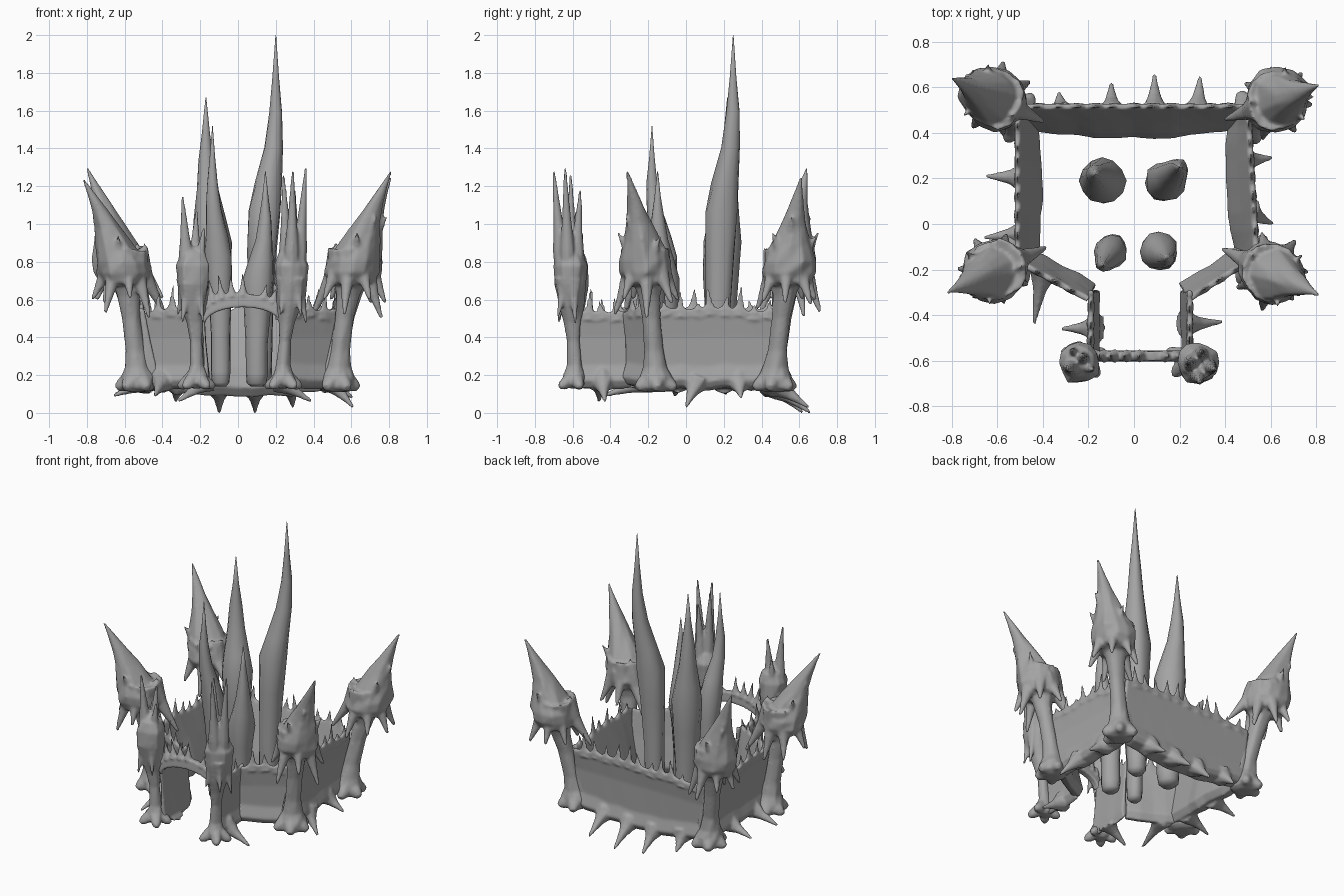
import bpy, bmesh, math, random
from mathutils import Vector

if "Cube" in bpy.data.objects:
    bpy.data.objects.remove(bpy.data.objects["Cube"])

random.seed(4)
grey = bpy.data.materials.new("dark_grey")
grey.diffuse_color = (0.37, 0.37, 0.37, 1)
grey.use_nodes = True
grey.node_tree.nodes["Principled BSDF"].inputs["Base Color"].default_value = grey.diffuse_color


def loft(bm, pts, sides=10, axis=None, jitter=0.06):
    """Skin round rings (x, y, z, radius) into a closed, slightly irregular horn."""
    ax = Vector(axis) if axis else Vector(pts[-1][:3]) - Vector(pts[0][:3])
    ax.normalize()
    u = ax.cross(Vector((0, 1, 0)) if abs(ax.y) < 0.9 else Vector((1, 0, 0))).normalized()
    v = ax.cross(u)
    lumps = [random.uniform(1 - jitter, 1 + jitter) for _ in range(sides)]
    rings = []
    for x, y, z, r in pts:
        ring = []
        for i in range(sides):
            a = 2 * math.pi * i / sides
            rr = r * lumps[i] * random.uniform(1 - jitter, 1 + jitter)
            ring.append(bm.verts.new(Vector((x, y, z)) + rr * (math.cos(a) * u + math.sin(a) * v)))
        rings.append(ring)
    for lo, hi in zip(rings, rings[1:]):
        for i in range(sides):
            j = (i + 1) % sides
            bm.faces.new((lo[i], lo[j], hi[j], hi[i]))
    bm.faces.new(rings[0][::-1])
    bm.faces.new(rings[-1])
    return [vert for ring in rings for vert in ring]


def spike(bm, base, tip, r, sides=8):
    """Concave thorn with a flared root."""
    a, b = Vector(base), Vector(tip)
    steps = ((0, 1.2), (0.2, 0.85), (0.4, 0.55), (0.7, 0.32), (1, 0.14))
    return loft(bm, [(*a.lerp(b, t), r * k) for t, k in steps], sides)


def finish(name, bm, voxel=0.0, smooth=5):
    """Make the object; a voxel size fuses the overlapping parts into one skin."""
    bmesh.ops.recalc_face_normals(bm, faces=bm.faces)
    me = bpy.data.meshes.new(name)
    bm.to_mesh(me)
    bm.free()
    me.materials.append(grey)
    ob = bpy.data.objects.new(name, me)
    bpy.context.collection.objects.link(ob)
    for p in me.polygons:
        p.use_smooth = True
    if voxel:
        rm = ob.modifiers.new("fuse", 'REMESH')
        rm.mode = 'VOXEL'
        rm.voxel_size = voxel
        rm.use_smooth_shade = True
        sm = ob.modifiers.new("soften", 'SMOOTH')
        sm.factor = 0.5
        sm.iterations = smooth


def wall(name, a, b, depth, sag=0.0, bow=0.0, thorns=()):
    """Curtain wall flaring outward to a thin, thorny top edge, with thorns at its base."""
    bm = bmesh.new()
    a, b = Vector(a), Vector(b)
    d = (b - a).normalized()
    n = Vector((-d.y, d.x))
    count = max(4, round((b - a).length / 0.08))
    rows = []
    for i in range(count + 1):
        t = i / count
        s = math.sin(math.pi * t)
        p = a.lerp(b, t)
        zb = 0.13 - sag * s + random.uniform(-0.01, 0.01)
        zt = 0.54 + random.uniform(-0.015, 0.02)
        dep = depth + bow * s + random.uniform(-0.006, 0.006)
        prof = ((-0.01, zb + 0.015), (0.012, zb + 0.05), (-0.01, zb + 0.13), (-0.005, 0.4), (0.015, zt),
                (-0.012, zt), (-dep * 0.5, 0.38), (-dep * 0.85, 0.24), (-dep, zb + 0.05), (-dep * 0.7, zb))
        rows.append([bm.verts.new((*(p + n * o), z)) for o, z in prof])
        # thorns along the top edge, flattened to the wall's thickness
        if 0 < i < count:
            h = random.uniform(0.05, 0.13)
            q = p + d * random.uniform(-.025, .025)
            for v in spike(bm, (*p, zt - 0.04), (*q, zt + h), 0.042):
                off = (v.co.xy - p).dot(n) * 0.6
                v.co.x -= n.x * off
                v.co.y -= n.y * off
    m = len(rows[0])
    for r0, r1 in zip(rows, rows[1:]):
        for k in range(m):
            bm.faces.new((r0[k], r0[(k + 1) % m], r1[(k + 1) % m], r1[k]))
    bm.faces.new(rows[0])
    bm.faces.new(rows[-1])
    # thorns pointing out and down: place along the wall, tip
    for t, tx, ty, tz in thorns:
        root = a.lerp(b, t) - n * 0.03
        spike(bm, (*root, 0.17 - sag * 0.8 * math.sin(math.pi * t)), (tx, ty, tz), 0.058)
    finish(name, bm, 0.009, 4)


# Curtain walls, clockwise from the gate
wall("gate_wall_left", (-0.19, -0.59), (-0.19, -0.29), 0.04, thorns=((0.45, -0.32, -0.46, 0.06),))
wall("diagonal_wall_left", (-0.2, -0.33), (-0.5, -0.17), 0.08, thorns=((0.7, -0.44, -0.44, 0.09),))
wall("side_wall_left", (-0.51, -0.2), (-0.51, 0.51), 0.09, 0.01, 0.02,
     ((0.22, -0.66, -0.06, 0.09), (0.57, -0.65, 0.21, 0.1)))
wall("back_wall", (-0.5, 0.515), (0.5, 0.515), 0.10, 0.05, 0.04,
     ((0.18, -0.33, 0.58, 0.06), (0.4, -0.1, 0.62, 0.0), (0.59, 0.09, 0.66, 0.0), (0.78, 0.29, 0.65, 0.03)))
wall("side_wall_right", (0.5, 0.51), (0.54, -0.18), 0.09, 0.01, 0.03,
     ((0.33, 0.61, 0.29, 0.08), (0.66, 0.61, 0.0, 0.03)))
wall("diagonal_wall_right", (0.52, -0.15), (0.24, -0.33), 0.08)
wall("gate_wall_right", (0.245, -0.29), (0.245, -0.59), 0.04, thorns=((0.5, 0.39, -0.43, 0.06),))

# Gate arch
bm = bmesh.new()
prev = None
for i in range(13):
    a = math.pi * i / 12
    c, s = math.cos(a), math.sin(a)
    ring = [bm.verts.new((0.025 + c * w, y, z0 + s * h))
            for w, z0, h, y in ((0.2, 0.47, 0.09, -0.605), (0.2, 0.47, 0.09, -0.555),
                                (0.225, 0.52, 0.11, -0.56), (0.225, 0.52, 0.11, -0.60))]
    if prev:
        for k in range(4):
            bm.faces.new((prev[k], prev[(k + 1) % 4], ring[(k + 1) % 4], ring[k]))
    else:
        bm.faces.new(ring)
    prev = ring
    if 1 < i < 11 and i != 5:
        top = Vector((0.025 + c * 0.22, -0.58, 0.50 + s * 0.12))
        spike(bm, top, top + Vector((c * 0.04, 0, random.uniform(0.08, 0.15))), 0.026)
bm.faces.new(prev)
finish("gate_arch", bm, 0.008, 3)

# Inner spires: base, tip, greatest radius
spires = {
    "spire_back_right": ((0.12, 0.17), (0.2, 0.25), 2.0, 0.088),
    "spire_back_left": ((-0.13, 0.18), (-0.17, 0.22), 1.67, 0.103),
    "spire_front_left": ((-0.09, -0.1), (-0.135, -0.18), 1.52, 0.073),
    "spire_front_right": ((0.1, -0.11), (0.145, -0.15), 1.28, 0.083),
}
for name, ((x, y), (tx, ty), h, r) in spires.items():
    bm = bmesh.new()
    pts = []
    for t, k, lean in ((0, .4, 0), (.015, .65, 0), (.06, .72, 0), (.2, .74, .03), (.38, .9, .12), (.5, 1, .26),
                       (.58, .82, .5), (.68, .56, .85), (.78, .4, 1), (.88, .2, 1), (1, .02, 1)):
        pts.append((x + (tx - x) * lean, y + (ty - y) * lean, 0.14 + (h - 0.14) * t, r * k))
    loft(bm, pts, 12, (0, 0, 1), 0.05)
    finish(name, bm)

# Corner towers: foot, head centre, tip
corners = {
    "corner_tower_front_right": ((0.525, -0.16), (0.6, -0.21), (0.81, -0.31, 1.28)),
    "corner_tower_front_left": ((-0.53, -0.16), (-0.6, -0.2), (-0.82, -0.3, 1.24)),
    "corner_tower_back_right": ((0.51, 0.47), (0.62, 0.54), (0.81, 0.61, 1.25)),
    "corner_tower_back_left": ((-0.51, 0.47), (-0.61, 0.55), (-0.80, 0.64, 1.30)),
}
for name, (foot, head, tip) in corners.items():
    f, h, t = Vector(foot), Vector(head), Vector(tip)
    out = (t.xy - h).normalized()
    aim = math.atan2(out.y, out.x)
    bm = bmesh.new()
    # column with a swollen foot
    loft(bm, [(*f.lerp(h, k), z, r) for k, z, r in (
        (0, .11, .05), (0, .13, .09), (.02, .19, .09), (.08, .24, .068), (.2, .33, .052),
        (.5, .5, .05), (.75, .62, .06), (.9, .72, .09))], 12, (0, 0, 1))
    # toes
    for da in (-1.7, -0.6, 0.5, 1.6):
        e = Vector((math.cos(aim + da), math.sin(aim + da)))
        loft(bm, [(*(f + e * s), z, r) for s, z, r in (
            (.0, .21, .06), (.05, .17, .05), (.085, .145, .04), (.115, .13, .02))], 8)
    # hooded head drawn out into a leaning horn
    loft(bm, [(*h.lerp(t.xy, k), 0.67 + (t.z - 0.67) * z, r) for k, z, r in (
        (-.03, .0, .07), (0, .03, .115), (.0, .12, .14), (.06, .22, .138), (.2, .38, .107),
        (.38, .54, .073), (.58, .7, .046), (.8, .86, .023), (1, 1, .007))], 12, (0, 0, 1), 0.08)
    # hem pulled out into drips, the inner one longest
    for k in range(7):
        a = aim + math.pi + 2 * math.pi * k / 7
        e = Vector((math.cos(a), math.sin(a)))
        reach = 0.235 if k == 0 else random.uniform(0.135, 0.175)
        spike(bm, (*(h + e * 0.05), 0.84), (*(h + e * reach), random.uniform(0.5, 0.61)), 0.075)
    # small side horns
    for da, z in ((-1.1, .9), (1.1, .88), (2.9, .84), (-0.3, .98)):
        e = Vector((math.cos(aim + da), math.sin(aim + da)))
        p = h + out * 0.03
        spike(bm, (*(p + e * 0.06), z - .09), (*(p + e * 0.14), z + .06), 0.045)
    finish(name, bm, 0.009, 7)

# Gate towers: foot, head centre, crown horn tips (dx, dy, z)
gates = {
    "gate_tower_left": ((-0.22, -0.59), (-0.24, -0.61),
                        ((-.055, -.03, 1.15), (.02, .03, 1.07), (.06, -.03, 0.98), (-.03, .06, 0.95))),
    "gate_tower_right": ((0.24, -0.59), (0.28, -0.61),
                         ((.08, -.03, 1.3), (.01, -.09, 1.28), (-.04, .0, 1.26), (.02, .05, 1.18))),
}
for name, (foot, head, horns) in gates.items():
    f, h = Vector(foot), Vector(head)
    bm = bmesh.new()
    loft(bm, [(*f.lerp(h, k), z, r) for k, z, r in (
        (0, .13, .03), (0, .15, .055), (0, .19, .06), (0, .25, .04), (.2, .38, .034), (.5, .48, .046),
        (.8, .56, .066), (1, .68, .088), (1, .78, .093), (1, .84, .07), (1, .88, .025))], 12, (0, 0, 1), 0.09)
    for a in (0.3, 2.8, 4.0, 5.4):
        e = Vector((math.cos(a), math.sin(a)))
        loft(bm, [(*(f + e * s), z, r) for s, z, r in (
            (.01, .2, .04), (.05, .165, .036), (.08, .145, .028), (.1, .135, .014))], 8)
        spike(bm, (*(h + e * 0.04), 0.7), (*(h + e * 0.085), random.uniform(.46, .52)), 0.045)
    for dx, dy, z in horns:
        e = h + Vector((dx, dy))
        b = h + Vector((dx, dy)) * 0.4
        loft(bm, [(*b.lerp(e, k), 0.68 + (z - 0.68) * k, r) for k, r in (
            (0, .045), (.3, .042), (.55, .026), (.78, .016), (1, .007))], 8)
    finish(name, bm, 0.008, 4)
